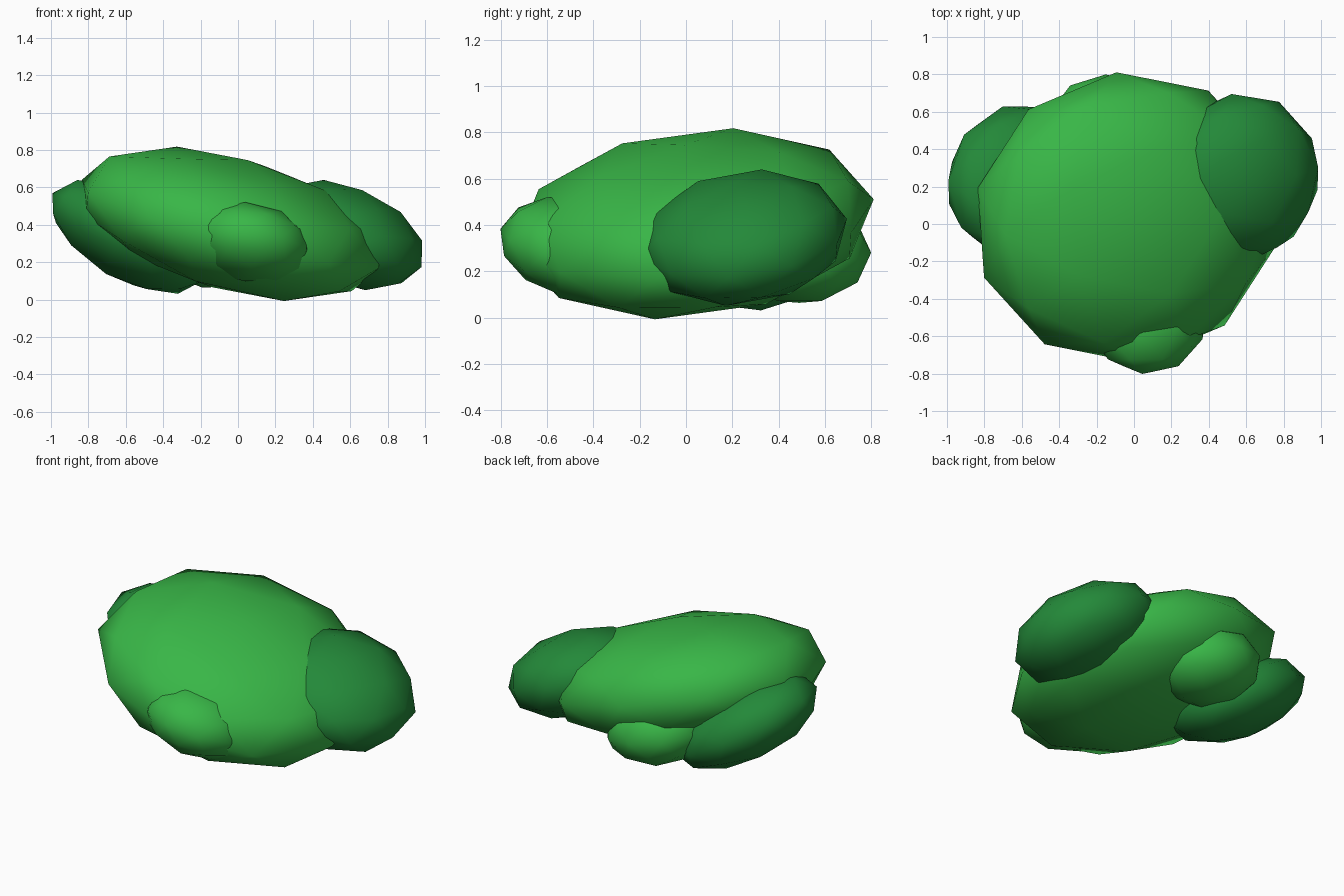
import bpy
from math import radians
from mathutils import Euler, Matrix, Vector

cube = bpy.data.objects.get("Cube")
if cube:
    bpy.data.objects.remove(cube, do_unlink=True)


def make_material(name, rgb):
    mat = bpy.data.materials.new(name)
    mat.use_nodes = True
    mat.diffuse_color = (*rgb, 1)
    bsdf = mat.node_tree.nodes["Principled BSDF"]
    bsdf.inputs["Base Color"].default_value = (*rgb, 1)
    bsdf.inputs["Roughness"].default_value = 0.9
    return mat


light_leaf = make_material("light leaf green", (0.04, 0.47, 0.063))
dark_leaf = make_material("dark leaf green", (0.017, 0.25, 0.041))


def leaf_clump(name, centre, radii, tilt, mat):
    """Squashed low-poly ball, tilted, with smooth shading."""
    bpy.ops.mesh.primitive_ico_sphere_add(subdivisions=2, radius=1)
    clump = bpy.context.object
    clump.name = name
    turn = Euler([radians(a) for a in tilt]).to_matrix().to_4x4()
    clump.data.transform(turn @ Matrix.Diagonal((*radii, 1)))
    clump.location = Vector(centre)
    clump.data.materials.append(mat)
    bpy.ops.object.shade_smooth()
    return clump


# Large central crown
leaf_clump("main_crown", (-0.04, 0.035, 0.405), (0.85, 0.785, 0.355), (8, 14.5, 6), light_leaf)

# Dark clumps on both sides
leaf_clump("left_clump", (0.57, 0.25, 0.345), (0.45, 0.455, 0.26), (11, 20, 10), dark_leaf)
leaf_clump("right_clump", (-0.59, 0.225, 0.335), (0.47, 0.42, 0.23), (5, 30, 18), dark_leaf)

# Small light clumps at front and back
leaf_clump("front_clump", (0.07, -0.49, 0.3), (0.33, 0.32, 0.21), (-6.5, 16.5, 30), light_leaf)
leaf_clump("back_clump", (-0.15, 0.49, 0.28), (0.33, 0.31, 0.22), (0, 10, 0), light_leaf)
